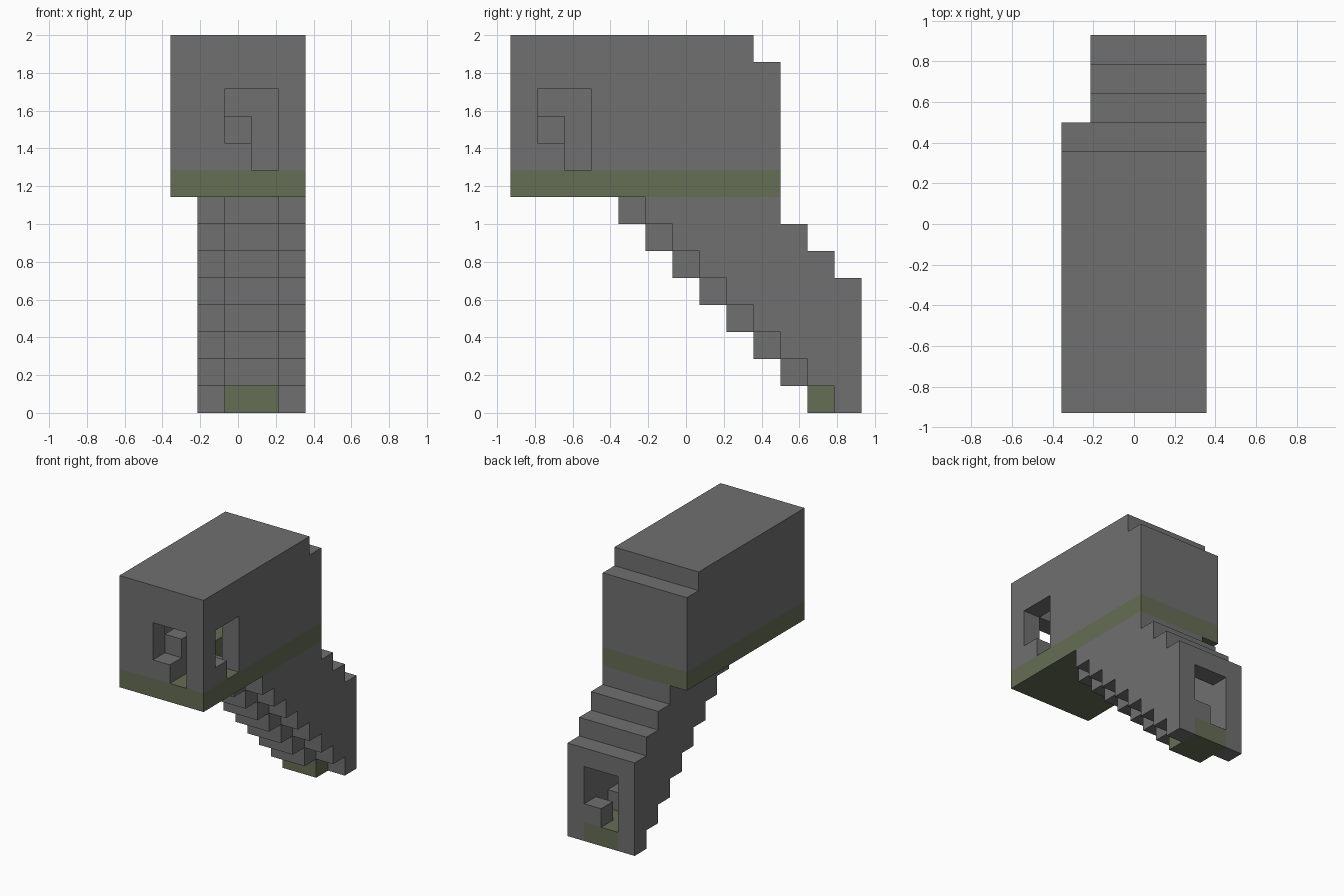
import bpy, bmesh
from mathutils import Vector

cube = bpy.data.objects.get("Cube")
if cube:
    bpy.data.objects.remove(cube, do_unlink=True)

UNIT = 2 / 14                      # edge of one block
ORIGIN = Vector((-2.5, -6.5, 0))   # corner of the block grid


def material(name, color):
    m = bpy.data.materials.new(name)
    m.use_nodes = True
    m.diffuse_color = color
    m.node_tree.nodes["Principled BSDF"].inputs["Base Color"].default_value = color
    m.node_tree.nodes["Principled BSDF"].inputs["Roughness"].default_value = 0.9
    return m


stone = material("grey stone", (0.162, 0.162, 0.162, 1))
moss = material("mossy green stone", (0.130, 0.153, 0.090, 1))

blocks = {}                        # grid cell -> part name


def cells(xs, ys, zs):
    return [(x, y, z) for x in range(*xs) for y in range(*ys) for z in range(*zs)]


def fill(part, xs, ys, zs):
    blocks.update((c, part) for c in cells(xs, ys, zs))


def carve(xs, ys, zs):
    for c in cells(xs, ys, zs):
        blocks.pop(c, None)


# Sloping stair casing, with the treads showing one block ahead of the walls
for z in range(8):
    back = min(13, 17 - z)
    fill("stair_casing", (1, 5), (12 - z, back), (z, z + 1))
    fill("stair_treads", (2, 4), (11 - z, 12 - z), (z, z + 1))
fill("entry_floor", (2, 4), (11, 13), (0, 1))

# Upper room on its mossy slab, with the roof stepped at the back
fill("room_walls", (0, 5), (0, 10), (9, 14))
fill("room_floor", (0, 5), (0, 10), (8, 9))
carve((0, 5), (9, 10), (13, 14))
carve((1, 4), (1, 9), (9, 13))

# Stair passage climbing into the room
for y in range(4, 13):
    ceiling = 9 if y < 9 else 16 - y
    carve((2, 4), (y, y + 1), (max(12 - y, 1), ceiling))

# Front window, side window and the pillar in the corner between them
carve((2, 4), (0, 1), (9, 12))
carve((4, 5), (1, 3), (9, 12))
fill("room_walls", (2, 3), (0, 1), (9, 10))
fill("room_walls", (4, 5), (1, 2), (9, 10))
fill("corner_pillar", (2, 3), (1, 2), (9, 11))

# Block narrowing the rear doorway
fill("doorway_block", (3, 4), (12, 13), (1, 2))


def build(part):
    """Make one object from the exposed sides of a part's blocks."""
    bm = bmesh.new()
    for cell in [c for c, p in blocks.items() if p == part]:
        centre = Vector(cell) + Vector((0.5, 0.5, 0.5)) + ORIGIN
        for axis in range(3):
            for side in (-1, 1):
                n = Vector((0, 0, 0))
                n[axis] = side
                if tuple(int(a + b) for a, b in zip(cell, n)) in blocks:
                    continue
                u = Vector((0, 0, 0))
                u[(axis + 1) % 3] = 0.5
                v = n.cross(u)
                mid = centre + n / 2
                corners = (mid - u - v, mid + u - v, mid + u + v, mid - u + v)
                bm.faces.new([bm.verts.new(p * UNIT) for p in corners])
    bmesh.ops.remove_doubles(bm, verts=bm.verts[:], dist=UNIT / 100)
    bmesh.ops.dissolve_limit(bm, angle_limit=0.01, verts=bm.verts[:], edges=bm.edges[:])
    mesh = bpy.data.meshes.new(part)
    bm.to_mesh(mesh)
    bm.free()
    mesh.materials.append(moss if part.endswith("floor") else stone)
    bpy.context.scene.collection.objects.link(bpy.data.objects.new(part, mesh))


for part in sorted(set(blocks.values())):
    build(part)
